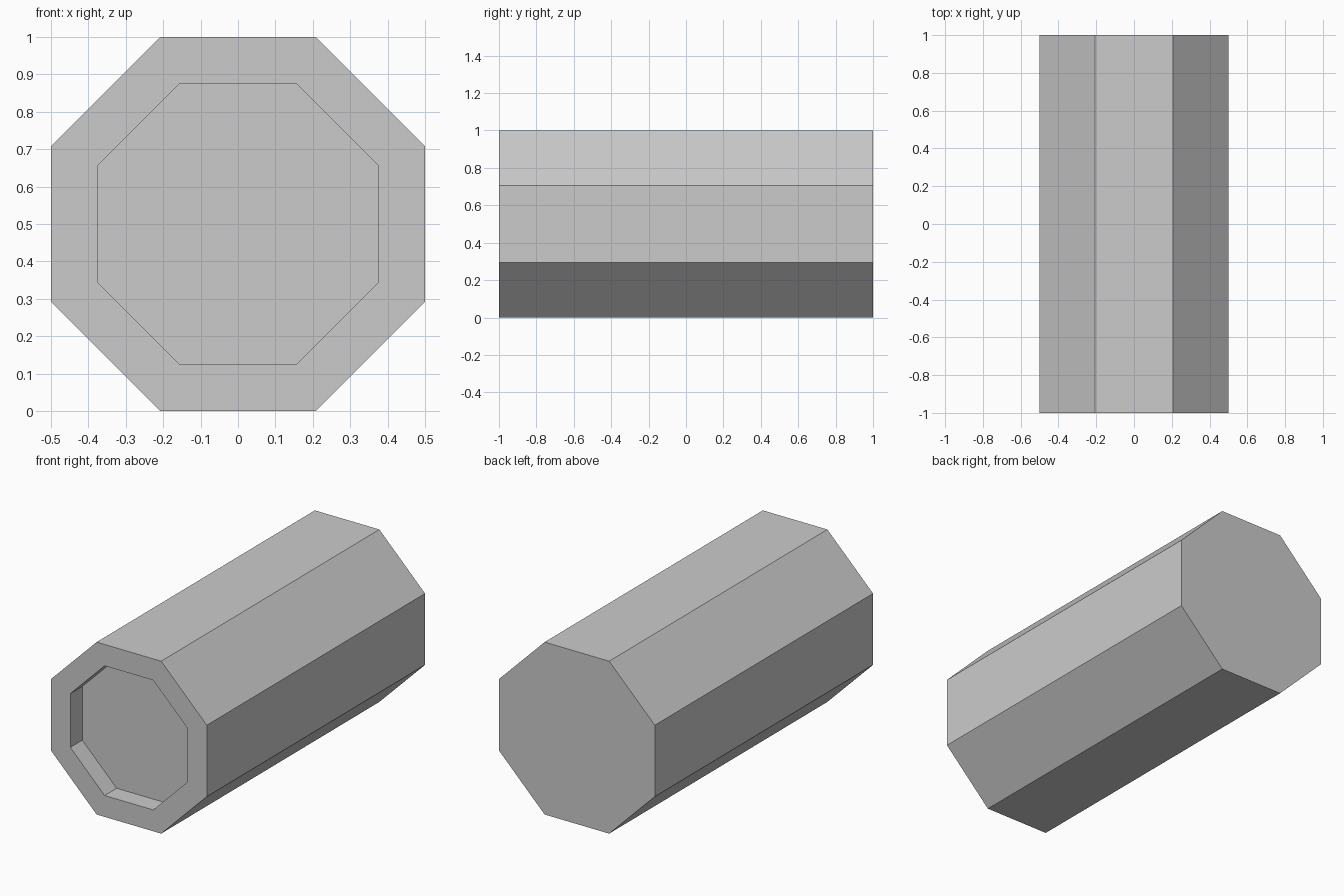
import bpy, bmesh, math

if "Cube" in bpy.data.objects:
    bpy.data.objects.remove(bpy.data.objects["Cube"])

APOTHEM, INNER, DEPTH = 0.5, 0.376, 0.11


def ring(bm, apothem, y):
    # Octagon in the XZ plane with flat sides at top, bottom, left and right
    r = apothem / math.cos(math.pi / 8)
    return [bm.verts.new((r * math.cos(a), y, 0.5 + r * math.sin(a)))
            for a in (math.pi / 8 + i * math.pi / 4 for i in range(8))]


bm = bmesh.new()
# Rings from the back cap, along the outside, over the front rim, into the recess
rings = [ring(bm, APOTHEM, 1), ring(bm, APOTHEM, -1),
         ring(bm, INNER, -1), ring(bm, INNER, -1 + DEPTH)]
for a, b in zip(rings, rings[1:]):
    for i in range(8):
        j = (i + 1) % 8
        bm.faces.new((a[i], a[j], b[j], b[i]))

# Back cap and recess floor
bm.faces.new(rings[0])
bm.faces.new(rings[-1])
bmesh.ops.recalc_face_normals(bm, faces=bm.faces[:])

mesh = bpy.data.meshes.new("octagonal_barrel")
bm.to_mesh(mesh)
bm.free()
bpy.context.collection.objects.link(bpy.data.objects.new("octagonal_barrel", mesh))
